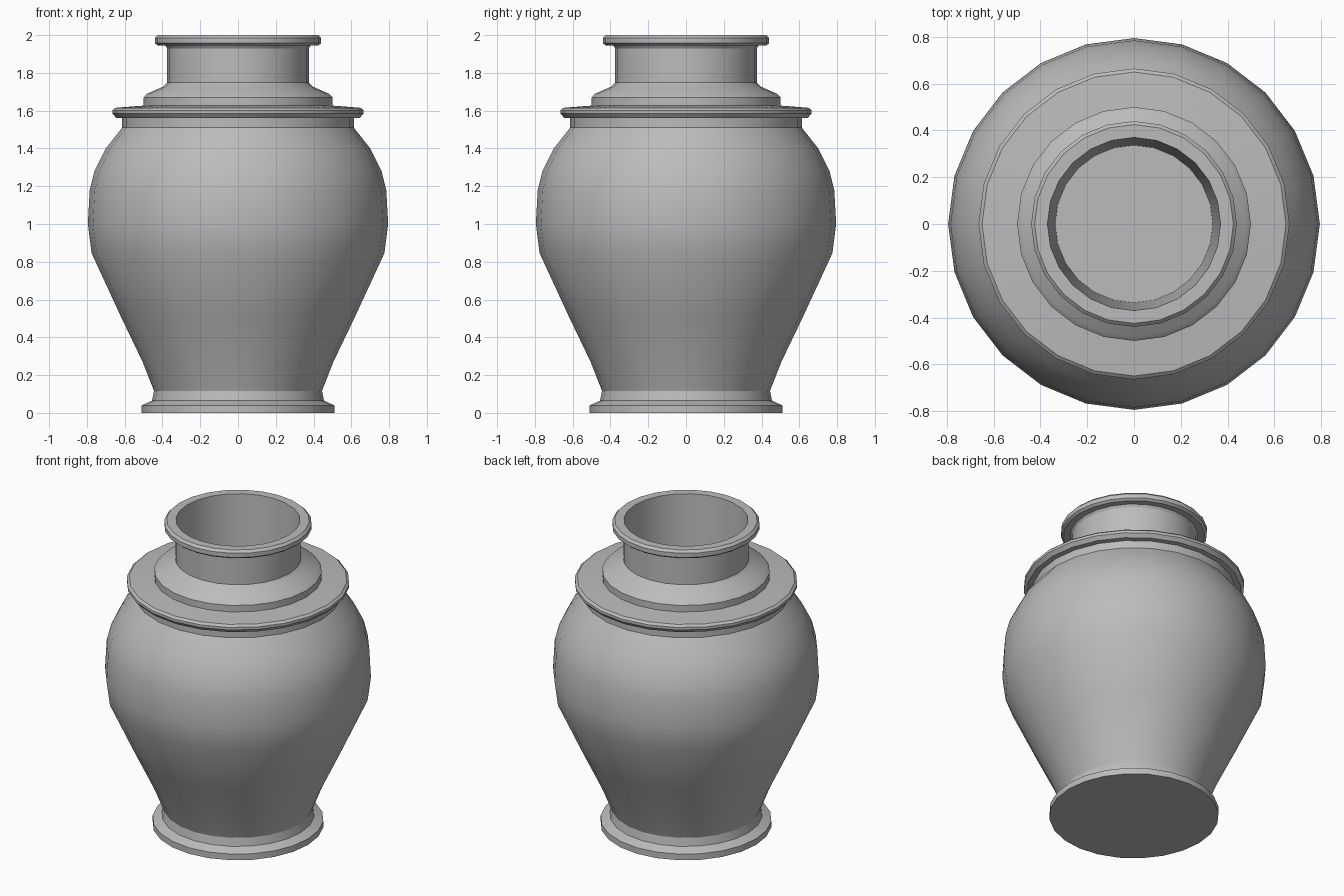
import bpy, bmesh
from math import cos, sin, pi, radians

SIDES = 24

cube = bpy.data.objects.get("Cube")
if cube:
    bpy.data.objects.remove(cube, do_unlink=True)

clay = bpy.data.materials.new("grey_clay")
clay.use_nodes = True
GREY = (0.5, 0.5, 0.5, 1)
clay.diffuse_color = GREY
clay.node_tree.nodes["Principled BSDF"].inputs["Base Color"].default_value = GREY


def lathe(name, profile, cap_start=False, cap_end=False):
    """Turn a (radius, height) profile around z; outside profiles run upward."""
    bm = bmesh.new()
    rings = [[bm.verts.new((r * cos(2 * pi * i / SIDES), r * sin(2 * pi * i / SIDES), z))
              for i in range(SIDES)] for r, z in profile]
    for low, high in zip(rings, rings[1:]):
        for i in range(SIDES):
            j = (i + 1) % SIDES
            bm.faces.new((low[i], low[j], high[j], high[i]))
    if cap_start:
        bm.faces.new(rings[0][::-1])
    if cap_end:
        bm.faces.new(rings[-1])
    mesh = bpy.data.meshes.new(name)
    bm.to_mesh(mesh)
    bm.free()
    mesh.materials.append(clay)
    obj = bpy.data.objects.new(name, mesh)
    bpy.context.collection.objects.link(obj)
    bpy.ops.object.select_all(action='DESELECT')
    bpy.context.view_layer.objects.active = obj
    obj.select_set(True)
    bpy.ops.object.shade_smooth_by_angle(angle=radians(30))
    return obj


# Foot ring with a short waist above it
lathe("foot", [(0.51, 0), (0.51, 0.04), (0.455, 0.065), (0.445, 0.117)], cap_start=True)

# Swelling body
lathe("body", [(0.445, 0.117), (0.505, 0.27), (0.62, 0.51), (0.775, 0.845), (0.795, 1.0),
               (0.785, 1.18), (0.76, 1.28), (0.7, 1.4), (0.613, 1.51)])

# Shoulder band and projecting flange
lathe("shoulder_flange", [(0.613, 1.51), (0.613, 1.56), (0.645, 1.562), (0.665, 1.585),
                          (0.665, 1.602), (0.65, 1.615), (0.5, 1.627)])

# Step and sloping collar
lathe("collar", [(0.5, 1.627), (0.5, 1.67), (0.48, 1.69), (0.395, 1.728), (0.375, 1.748)])

# Neck, rolled rim and hollow inside
lathe("neck_and_rim", [(0.375, 1.748), (0.375, 1.93), (0.385, 1.945), (0.425, 1.945),
                       (0.44, 1.957), (0.44, 1.985), (0.425, 2.0), (0.37, 2.0),
                       (0.337, 1.3)], cap_end=True)
